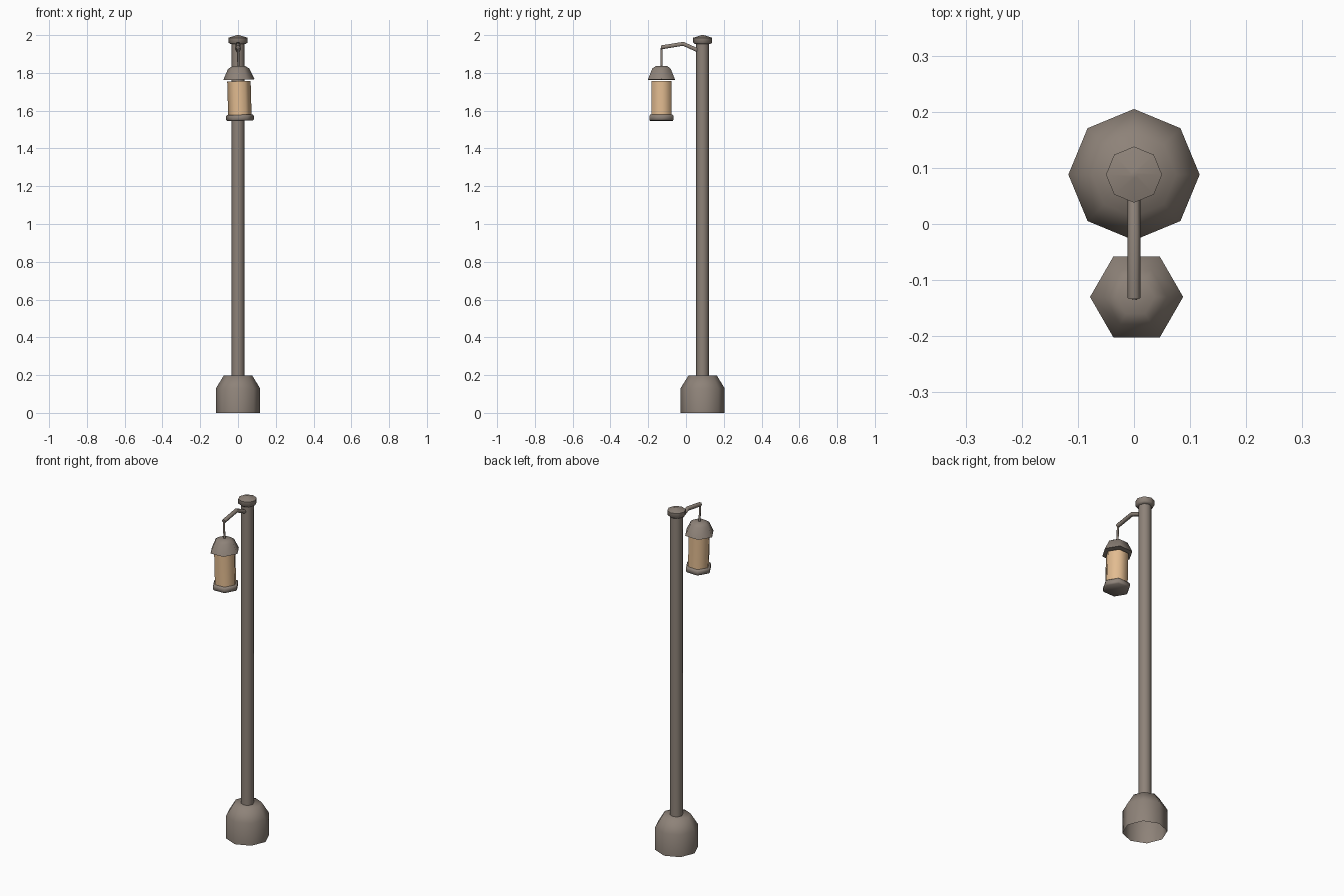
import bpy, bmesh, math
from mathutils import Vector, Matrix

if "Cube" in bpy.data.objects:
    bpy.data.objects.remove(bpy.data.objects["Cube"])


def material(name, rgb):
    m = bpy.data.materials.new(name)
    m.diffuse_color = (*rgb, 1)
    m.use_nodes = True
    m.node_tree.nodes["Principled BSDF"].inputs["Base Color"].default_value = m.diffuse_color
    return m


METAL = material("weathered metal", (0.27, 0.225, 0.19))
GLASS = material("warm glass", (0.76, 0.50, 0.28))


def finish(name, bm, mat, smooth):
    bmesh.ops.recalc_face_normals(bm, faces=bm.faces)
    me = bpy.data.meshes.new(name)
    bm.to_mesh(me)
    bm.free()
    me.materials.append(mat)
    for p in me.polygons:
        p.use_smooth = True
    ob = bpy.data.objects.new(name, me)
    bpy.context.collection.objects.link(ob)
    bpy.ops.object.select_all(action='DESELECT')
    bpy.context.view_layer.objects.active = ob
    ob.select_set(True)
    bpy.ops.object.shade_smooth_by_angle(angle=math.radians(smooth))
    return ob


def skin(bm, rings, bottom, top):
    n = len(rings[0])
    for a, b in zip(rings, rings[1:]):
        for i in range(n):
            j = (i + 1) % n
            bm.faces.new((a[i], a[j], b[j], b[i]))
    if bottom:
        bm.faces.new(rings[0][::-1])
    if top:
        bm.faces.new(rings[-1])


def lathe(name, profile, sides, y, mat, bottom=True, top=True, smooth=62, tilt=None):
    """Stack of (radius, z) rings around a vertical axis, corners on the x axis."""
    bm = bmesh.new()
    rings = [[bm.verts.new((r * math.cos(2 * math.pi * i / sides),
                            y + r * math.sin(2 * math.pi * i / sides), z))
              for i in range(sides)] for r, z in profile]
    skin(bm, rings, bottom, top)
    if tilt:
        bmesh.ops.transform(bm, matrix=tilt, verts=bm.verts)
    return finish(name, bm, mat, smooth)


POST_Y, LAMP_Y = 0.088, -0.13

# Post, foot and cap
lathe("foot", [(0.117, 0), (0.117, 0.13), (0.075, 0.198)], 8, POST_Y, METAL, bottom=False)
lathe("post", [(0.034, 0.19), (0.034, 1.965)], 8, POST_Y, METAL)
lathe("post_cap", [(0.04, 1.952), (0.05, 1.96), (0.05, 1.986), (0.006, 2.0)], 8, POST_Y, METAL)

# Bent arm swept in the yz plane
bm = bmesh.new()
path = [Vector((0, 0.07, 1.916)), Vector((0, -0.015, 1.954)), Vector((0, -0.132, 1.935))]
rings = []
for k, p in enumerate(path):
    d = (path[min(k + 1, 2)] - path[max(k - 1, 0)]).normalized()
    up = d.cross(Vector((1, 0, 0)))
    rings.append([bm.verts.new(p + 0.012 * (math.cos(a) * Vector((1, 0, 0)) + math.sin(a) * up))
                  for a in [math.pi * i / 3 for i in range(6)]])
skin(bm, rings, True, True)
finish("arm", bm, METAL, 62)

# Hanging lantern, swung slightly to the side about the arm tip
pivot = Vector((0, LAMP_Y, 1.93))
swing = (Matrix.Translation(pivot) @ Matrix.Rotation(math.radians(-1.6), 4, 'Y')
         @ Matrix.Translation(-pivot))
lathe("hanger", [(0.006, 1.82), (0.006, 1.932)], 6, LAMP_Y, METAL, tilt=swing)
lathe("lantern_roof", [(0.083, 1.764), (0.056, 1.822), (0.034, 1.836)], 6, LAMP_Y, METAL, tilt=swing)
lathe("lantern_glass", [(0.062, 1.575), (0.062, 1.756)], 6, LAMP_Y, GLASS, tilt=swing)
lathe("lantern_base", [(0.068, 1.546), (0.074, 1.553), (0.074, 1.57), (0.068, 1.578)],
      6, LAMP_Y, METAL, tilt=swing)
